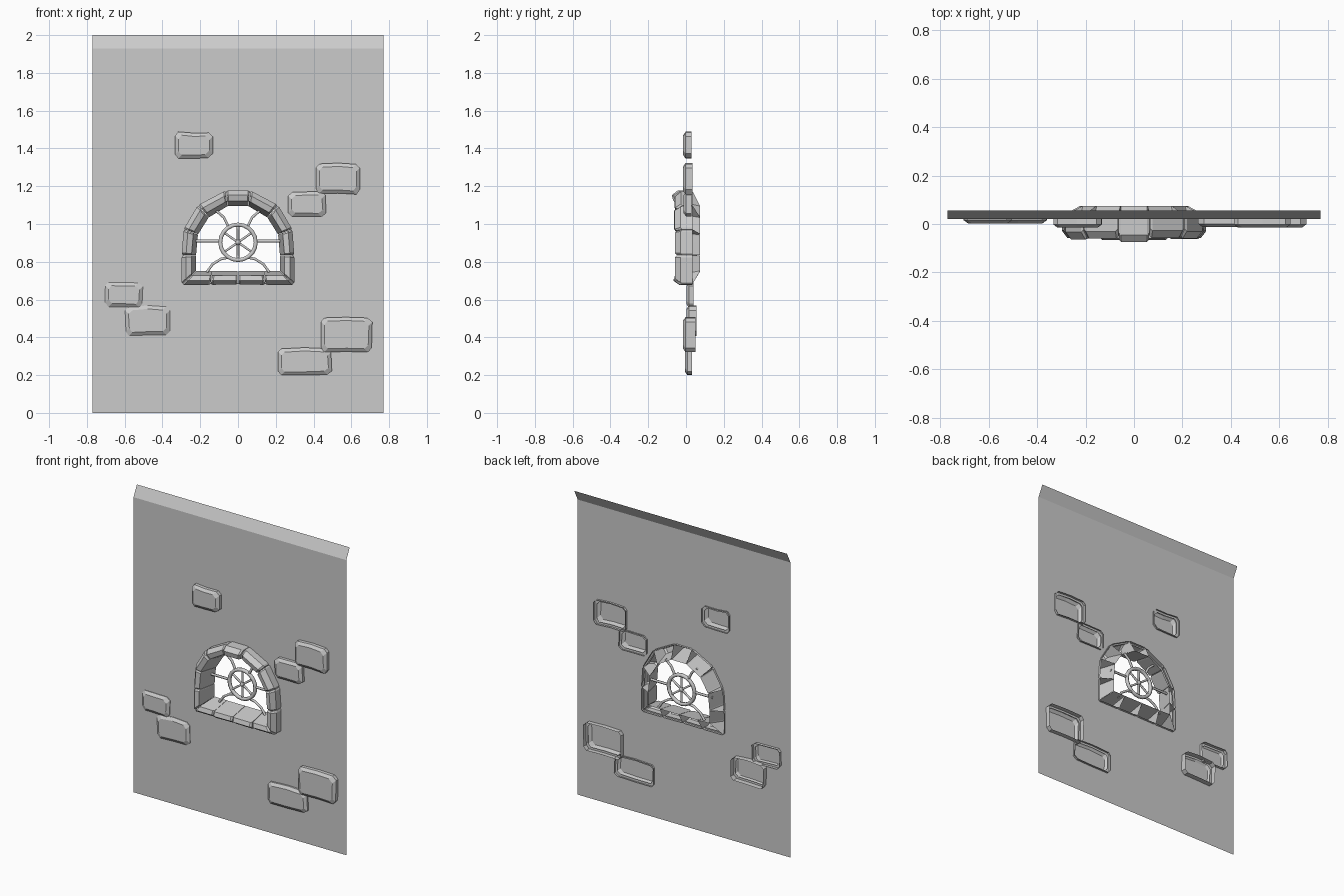
import bpy, math, random
from mathutils import Vector
from mathutils.geometry import tessellate_polygon

if "Cube" in bpy.data.objects:
    bpy.data.objects.remove(bpy.data.objects["Cube"])

random.seed(4)
WALL_Y = 0.02


def make(name, verts, faces):
    me = bpy.data.meshes.new(name)
    me.from_pydata(verts, [], faces)
    me.update()
    ob = bpy.data.objects.new(name, me)
    bpy.context.collection.objects.link(ob)
    return ob


# Rounded, slightly wobbly brick outline
def brick_outline(x0, x1, z0, z1, inset, wob):
    x0, x1, z0, z1 = x0 + inset, x1 - inset, z0 + inset, z1 - inset
    c = 0.02
    xm = (x0 + x1) / 2
    pts = [(x0 + c, z0), (xm, z0), (x1 - c, z0), (x1, z0 + c), (x1, z1 - c),
           (x1 - c, z1), (xm, z1), (x0 + c, z1), (x0, z1 - c), (x0, z0 + c)]
    return [(x + w[0], z + w[1]) for (x, z), w in zip(pts, wob)]


# Bricks: x0, x1, z0, z1, front y, back y (open-backed shells)
bricks = [
    (-0.335, -0.135, 1.35, 1.485, -0.015, 0.03),
    (0.41, 0.645, 1.16, 1.32, -0.015, 0.035),
    (0.265, 0.465, 1.04, 1.172, -0.012, 0.03),
    (-0.705, -0.505, 0.56, 0.69, 0.003, 0.04),
    (-0.595, -0.36, 0.41, 0.565, 0.003, 0.055),
    (0.437, 0.71, 0.325, 0.503, -0.015, 0.05),
    (0.21, 0.495, 0.20, 0.343, -0.005, 0.032),
]
holes = []
for i, (x0, x1, z0, z1, yf, yb) in enumerate(bricks):
    wob = [(random.uniform(-.003, .003), random.uniform(-.004, .004)) for _ in range(10)]
    rings = [(0, yb), (0, yf + 0.013), (0.018, yf)]
    verts, n = [], 10
    for inset, y in rings:
        verts += [(x, y, z) for x, z in brick_outline(x0, x1, z0, z1, inset, wob)]
    faces = [(r * n + k, r * n + (k + 1) % n, (r + 1) * n + (k + 1) % n, (r + 1) * n + k)
             for r in range(2) for k in range(n)]
    faces.append(tuple(range(2 * n, 3 * n)))
    make(f"wall_brick_{i + 1}", verts, faces)
    holes.append(brick_outline(x0, x1, z0, z1, 0.014, wob))

# Window surround joints: (outer x, outer z, inner x, inner z), right half then mirrored
half = [(0.065, 1.177, 0.055, 1.095), (0.212, 1.10, 0.155, 1.035), (0.288, 0.972, 0.212, 0.945),
        (0.298, 0.835, 0.222, 0.835), (0.298, 0.678, 0.222, 0.752), (0.145, 0.678, 0.135, 0.75)]
joints = half + [(0, 0.68, 0, 0.75)] + [(-a, b, -c, d) for a, b, c, d in reversed(half)]

# Wall sheet with openings, plus the top strip leaning back
outer = [(-0.77, 0), (0.77, 0), (0.77, 1.93), (-0.77, 1.93)]
win = [(a + (c - a) * 0.12, b + (d - b) * 0.12) for a, b, c, d in joints]
loops = [[Vector((x, z, 0)) for x, z in lp] for lp in [outer, win] + holes]
tris = [tuple(t) for t in tessellate_polygon(loops)]
verts = [(p.x, WALL_Y, p.y) for lp in loops for p in lp]
k = len(verts)
verts += [(-0.77, 0.055, 2.0), (0.77, 0.055, 2.0)]
fixed = []
for a, b, c in tris:      # turn every face towards the front
    A, B, C = (Vector(verts[j]) for j in (a, b, c))
    fixed.append((a, b, c) if (B - A).cross(C - A).y < 0 else (a, c, b))
make("wall", verts, fixed + [(3, 2, k + 1, k)])


# Surround stones: chamfered profile swept between neighbouring joints
def stone(name, j0, j1, front):
    prof = [(0, 0.035), (0, front + 0.03), (0.3, front), (0.68, front + 0.008), (1, 0.075)]
    verts, m = [], len(prof)
    for u, sink in [(0.01, 0.01), (0.08, 0), (0.92, 0), (0.99, 0.01)]:
        a, b, c, d = (p + (q - p) * u for p, q in zip(j0, j1))
        for i, (t, y) in enumerate(prof):
            s = sink if 0 < i < m - 1 else 0
            t = t + (0.06 if sink and i < 2 else 0)
            verts.append((a + (c - a) * t, y + s, b + (d - b) * t))
    faces = [(r * m + i, r * m + i + 1, (r + 1) * m + i + 1, (r + 1) * m + i)
             for r in range(3) for i in range(m - 1)]
    faces += [tuple(reversed(range(m))), tuple(range(3 * m, 4 * m))]
    make(name, verts, faces)


count = len(joints)
for i in range(count):
    key = i == count - 1
    front = -0.075 if key else random.uniform(-0.068, -0.056)
    stone("keystone" if key else f"surround_stone_{i + 1}", joints[i], joints[(i + 1) % count], front)


# Window lattice bars
def bar(name, pts, r, cyclic=False):
    cu = bpy.data.curves.new(name, 'CURVE')
    cu.dimensions = '3D'
    cu.bevel_depth = r
    cu.bevel_resolution = 1
    cu.use_fill_caps = True
    sp = cu.splines.new('POLY')
    sp.points.add(len(pts) - 1)
    for p, (x, z) in zip(sp.points, pts):
        p.co = (x, 0.045, z, 1)
    sp.use_cyclic_u = cyclic
    ob = bpy.data.objects.new(name, cu)
    bpy.context.collection.objects.link(ob)


CZ, R = 0.903, 0.094
bar("lattice_ring", [(R * math.cos(a), CZ + R * math.sin(a))
                     for a in (math.tau * i / 20 for i in range(20))], 0.012, True)
for i, deg in enumerate((90, 35, -35)):
    dx, dz = R * math.cos(math.radians(deg)), R * math.sin(math.radians(deg))
    bar(f"lattice_spoke_{i + 1}", [(-dx, CZ - dz), (dx, CZ + dz)], 0.007)
for side, s in (("left", -1), ("right", 1)):
    bar(f"lattice_side_bar_{side}", [(s * R, 0.91), (s * 0.225, 0.91)], 0.008)
    bar(f"lattice_upper_bar_{side}", [(s * 0.05, 0.985), (s * 0.075, 1.035), (s * 0.115, 1.07)], 0.008)
    bar(f"lattice_lower_bar_{side}", [(s * 0.05, 0.823), (s * 0.09, 0.815),
                                      (s * 0.135, 0.787), (s * 0.165, 0.745)], 0.008)
# Hub at the lattice centre
bpy.ops.mesh.primitive_uv_sphere_add(segments=10, ring_count=6, radius=0.015, location=(0, 0.045, CZ))
bpy.context.object.name = "lattice_hub"
